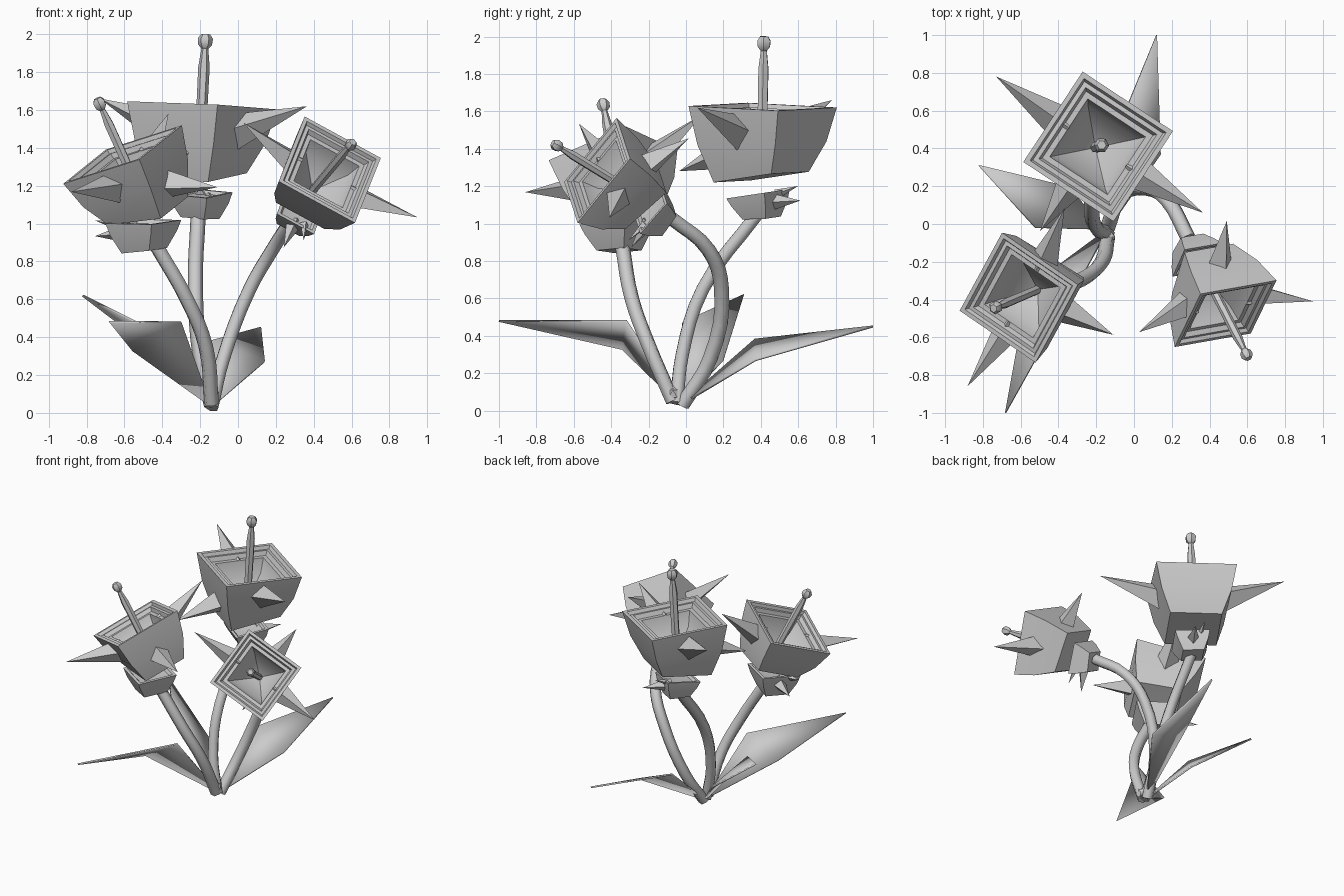
import bpy, bmesh, math
from mathutils import Vector as V, Matrix

if "Cube" in bpy.data.objects:
    bpy.data.objects.remove(bpy.data.objects["Cube"])


def frame(center, normal, main, scale):
    """Matrix: local z = normal, local x = main spike side."""
    z = V(normal).normalized()
    x = V(main)
    x = (x - z * x.dot(z)).normalized()
    y = z.cross(x)
    rot = Matrix((x, y, z)).transposed().to_4x4()
    return Matrix.Translation(V(center)) @ rot @ Matrix.Scale(scale, 4)


def loft(bm, rings, n, turn=0.0):
    """Stack n-sided rings (radius, z, tilt); radius 0 closes to a point."""
    prev = None
    for r, z, tilt in rings:
        if r == 0:
            cur = [bm.verts.new((0, 0, z))]
        else:
            cur = []
            for i in range(n):
                a = turn + math.tau * i / n
                x = r * math.cos(a)
                cur.append(bm.verts.new((x, r * math.sin(a), z + tilt * x)))
        if prev:
            for i in range(n):
                j = (i + 1) % n
                f = []
                for v in (prev[i % len(prev)], prev[j % len(prev)],
                          cur[j % len(cur)], cur[i % len(cur)]):
                    if v not in f:
                        f.append(v)
                bm.faces.new(f)
        prev = cur


def spike(bm, base, tip, r):
    base, tip = V(base), V(tip)
    d = tip - base
    m = Matrix.Translation((base + tip) / 2) @ d.to_track_quat('Z', 'Y').to_matrix().to_4x4()
    bmesh.ops.create_cone(bm, cap_ends=True, segments=4, radius1=r, radius2=0,
                          depth=d.length, matrix=m)


def finish(bm, name, m=None, angle=40):
    bmesh.ops.recalc_face_normals(bm, faces=bm.faces)
    me = bpy.data.meshes.new(name)
    bm.to_mesh(me)
    bm.free()
    ob = bpy.data.objects.new(name, me)
    bpy.context.collection.objects.link(ob)
    if m:
        me.transform(m)
    bpy.ops.object.select_all(action='DESELECT')
    ob.select_set(True)
    bpy.context.view_layer.objects.active = ob
    bpy.ops.object.shade_smooth_by_angle(angle=math.radians(angle))
    return ob


def flower(tag, m):
    # Square cup: closed bottom, flared wall, stepped rim, sunken floor
    bm = bmesh.new()
    loft(bm, [(0, -.92, 0), (.64, -.93, -.17), (.87, -.48, -.05), (1, 0, 0), (.91, 0, 0),
              (.87, -.06, 0), (.79, -.05, 0), (.74, -.13, 0), (.64, -.13, 0),
              (.55, -.4, 0), (0, -.7, 0)], 4, math.pi / 4)
    finish(bm, "flower_cup_" + tag, m)
    # Three side thorns
    bm = bmesh.new()
    spike(bm, (.45, 0, -.6), (1.3, 0, -.91), .24)
    for s in (1, -1):
        spike(bm, (0, .52 * s, -.33), (-.03, 1.62 * s, .04), .24)
    finish(bm, "flower_thorns_" + tag, m)
    # Stamen with knob
    bm = bmesh.new()
    loft(bm, [(0, -.75, 0), (.07, -.74, 0), (.075, .5, 0), (.045, .74, 0), (.09, .79, 0),
              (.1, .87, 0), (.06, .93, 0), (0, .93, 0)], 6)
    finish(bm, "stamen_" + tag, m)


def calyx(tag, m):
    # Small square cup with back thorns
    bm = bmesh.new()
    loft(bm, [(0, -.75, 0), (.6, -.75, .1), (.88, -.3, .05), (1, 0, 0), (.85, 0, 0),
              (.75, -.1, 0), (0, -.2, 0)], 4, math.pi / 4)
    spike(bm, (-.4, 0, -.3), (-1.5, 0, -.4), .28)
    spike(bm, (-.45, -.3, -.1), (-1.2, -.45, .05), .15)
    finish(bm, "calyx_" + tag, m)


def stem(tag, pts):
    cu = bpy.data.curves.new("stem_" + tag, 'CURVE')
    cu.dimensions = '3D'
    cu.bevel_depth = .04
    cu.bevel_resolution = 1
    cu.use_fill_caps = True
    cu.resolution_u = 4
    sp = cu.splines.new('BEZIER')
    sp.bezier_points.add(len(pts) - 1)
    for b, p in zip(sp.bezier_points, pts):
        b.co = p
        b.handle_left_type = b.handle_right_type = 'AUTO'
    ob = bpy.data.objects.new("stem_" + tag, cu)
    bpy.context.collection.objects.link(ob)


def leaf(tag, side_a, side_b, tip):
    # Kite folded across the middle
    bm = bmesh.new()
    b, p, q, t = [bm.verts.new(c) for c in ((-.14, -.03, .03), side_a, side_b, tip)]
    bm.faces.new((b, p, q))
    bm.faces.new((p, t, q))
    ob = finish(bm, "leaf_" + tag, angle=5)
    mod = ob.modifiers.new("thickness", 'SOLIDIFY')
    mod.thickness = .012
    mod.offset = 0


# Flowers
E1, E2, E3 = (-.55, -.835, 0), (.205, -.14, .065), (.065, .14, .165)
flower("tall", frame((-.19, .41, 1.625), (.05, .02, 1), E1, .405))
flower("left", frame((-.61, -.39, 1.365), (-.405, -.173, .898), E2, .356))
flower("right", frame((.485, -.475, 1.285), (.40, -.78, .48), E3, .328))

# Calyxes
calyx("tall", frame((-.2, .385, 1.16), (0, -.15, 1), E1, .175))
calyx("left", frame((-.5, -.37, 1.01), (-.03, -.08, 1), E2, .205))
calyx("right", frame((.335, -.19, 1.08), (.40, -.75, .5), E3, .16))

# Stems
stem("tall", [(-.14, -.05, .04), (-.2, -.02, .3), (-.225, .09, .65), (-.21, .38, 1.05)])
stem("left", [(-.14, -.07, .05), (-.17, -.2, .35), (-.27, -.29, .6), (-.43, -.34, .88)])
stem("right", [(-.14, -.02, .03), (-.08, .13, .28), (.06, .19, .65), (.18, .12, .86),
               (.29, -.08, 1.03)])

# Root knob
bm = bmesh.new()
bmesh.ops.create_icosphere(bm, subdivisions=1, radius=.045,
                           matrix=Matrix.Translation((-.14, -.07, .09)))
finish(bm, "root_knob")

# Leaves
leaf("back", (.14, .37, .27), (-.14, .37, .38), (.12, 1, .45))
leaf("front", (-.3, -.32, .48), (-.56, -.34, .33), (-.68, -1, .48))
leaf("side", (-.36, .2, .27), (-.52, -.02, .47), (-.82, .31, .62))
